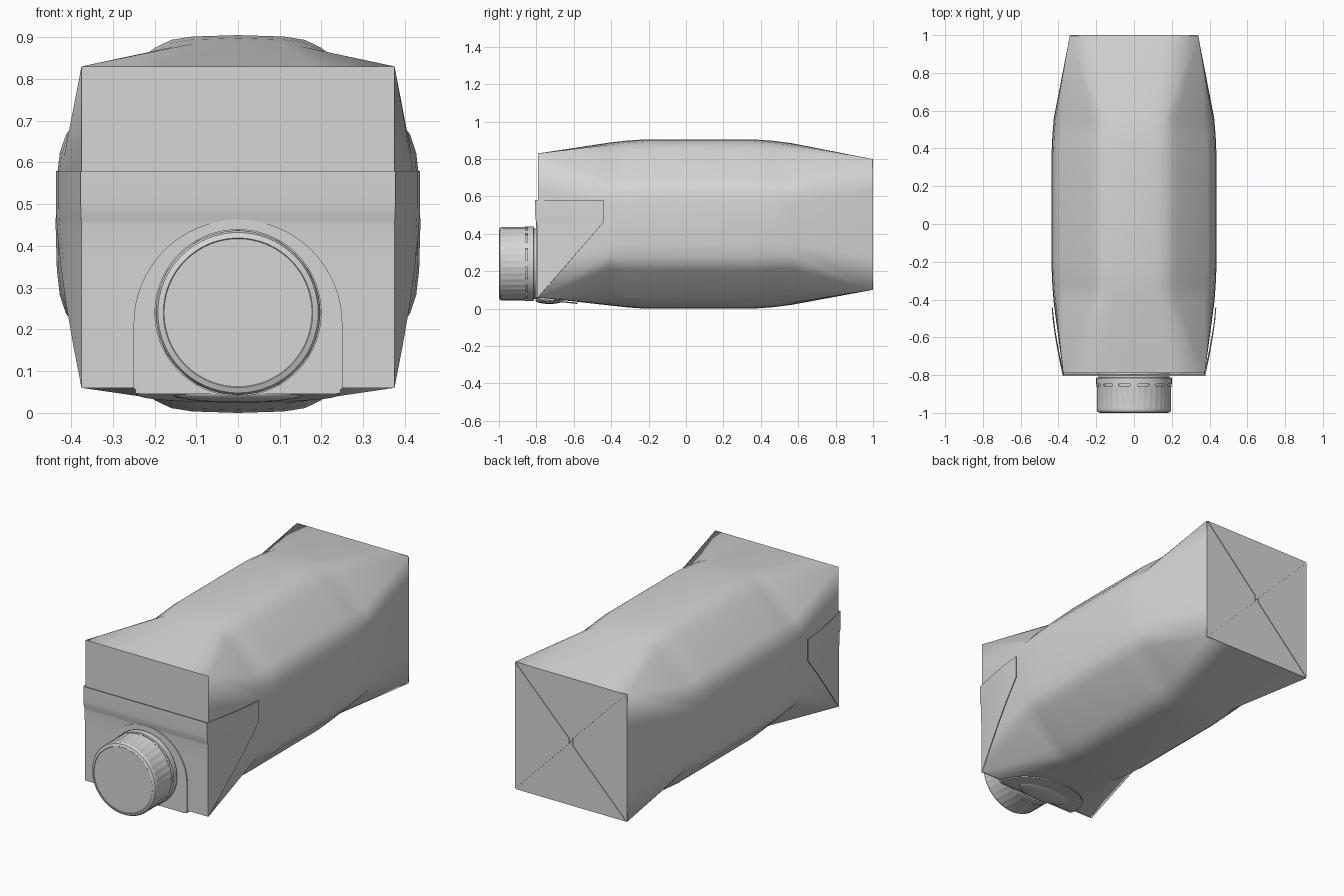
import bpy, bmesh, math
from mathutils import Vector

if "Cube" in bpy.data.objects:
    bpy.data.objects.remove(bpy.data.objects["Cube"])

grey = bpy.data.materials.new("light grey")
COL = (0.67, 0.67, 0.67, 1)
grey.use_nodes = True
grey.diffuse_color = COL
bsdf = next(n for n in grey.node_tree.nodes if n.type == 'BSDF_PRINCIPLED')
bsdf.inputs["Base Color"].default_value = COL


def finish(name, bm, angle=35):
    """Turn a bmesh into a named, smooth shaded object."""
    bmesh.ops.remove_doubles(bm, verts=bm.verts, dist=1e-5)
    bmesh.ops.recalc_face_normals(bm, faces=bm.faces)
    me = bpy.data.meshes.new(name)
    bm.to_mesh(me)
    bm.free()
    me.materials.append(grey)
    me.shade_smooth()
    me.set_sharp_from_angle(angle=math.radians(angle))
    ob = bpy.data.objects.new(name, me)
    bpy.context.collection.objects.link(ob)


def loft(bm, rings, closed=True, caps=True):
    """Join rings of equal point count with quads."""
    rows = [[bm.verts.new(p) for p in ring] for ring in rings]
    n = len(rows[0])
    for a, b in zip(rows, rows[1:]):
        for i in range(n if closed else n - 1):
            j = (i + 1) % n
            bm.faces.new((a[i], a[j], b[j], b[i]))
    if caps:
        bm.faces.new(rows[0])
        bm.faces.new(rows[-1])


def plate(name, outline, depth):
    """Extrude a flat outline by a vector."""
    bm = bmesh.new()
    loft(bm, [outline, [Vector(p) + Vector(depth) for p in outline]])
    finish(name, bm)


# Carton body: square ends blending into a bulging chamfered middle
BULGE = [(0, .4525), (.11, .449), (.16, .441), (.20, .422), (.235, .394),
         (.385, .248), (.412, .215), (.427, .17), (.434, .11), (.437, 0)]
SQUARE = [(0, 1), (.5, 1), (1, 1), (1, 1), (1, 1),
          (1, 1), (1, 1), (1, 1), (1, .5), (1, 0)]


def section(quarter, y, sx, sz, zc):
    q = [(x * sx, z * sz) for x, z in quarter]
    half = q + [(x, -z) for x, z in q[-2::-1]]
    full = half + [(-x, z) for x, z in half[-2:0:-1]]
    return [(x, y, zc + z) for x, z in full]


bm = bmesh.new()
loft(bm, [
    section(SQUARE, -.79, .375, .385, .445),
    section(BULGE, -.41, .975, .962, .4525),
    section(BULGE, -.32, .99, .984, .4525),
    section(BULGE, -.22, 1, 1, .4525),
    section(BULGE, .36, 1, 1, .4525),
    section(BULGE, .46, .99, .984, .4525),
    section(BULGE, .56, .972, .957, .4525),
    section(SQUARE, .996, .34, .35, .45)])
finish("carton_body", bm, 60)

# Tucked folds on the back end, parted by hairline seams
for name, s in (("left", 1), ("right", -1)):
    plate("back_fold_" + name,
          [(s * .34, .996, .104), (s * .34, .996, .796),
           (s * .012, .996, .464), (s * .012, .996, .436)], (0, .004, 0))
for name, s in (("top", 1), ("bottom", -1)):
    plate("back_fold_" + name,
          [(x, .996, .45 + s * z) for x, z in
           ((-.336, .35), (.336, .35), (.009, .019), (.009, .001),
            (-.009, .001), (-.009, .019))], (0, .004, 0))

# Front flap wrapped around both sides, with a thicker seam band on top
bm = bmesh.new()
rings = []
for z, out in ((.06, .004), (.16, .004), (.26, .005), (.36, .005), (.45, .006),
               (.46, .007), (.475, .012), (.50, .014), (.58, .014)):
    reach = .35 * min(1, (z - .06) / .40)
    half = []
    for t in (1, .8, .6, .4, .2, 0):
        d = t * reach
        bow = .059 * (1 - (1 - d / .35) ** 1.4)
        half.append((.374 + bow + out * .2, -.792 - out * (1 - t) + d, z))
    rings.append(half + [(-x, y, zz) for x, y, zz in half[::-1]])
loft(bm, rings, closed=False, caps=False)
bmesh.ops.remove_doubles(bm, verts=bm.verts, dist=1e-5)
bmesh.ops.recalc_face_normals(bm, faces=bm.faces)
bmesh.ops.solidify(bm, geom=bm.faces[:], thickness=.004)
finish("front_flap", bm, 32)

# Spout flange: arch on the front, tongue folded under the bottom
arch = [(.25 * math.cos(a), -.794, .213 + .25 * math.sin(a))
        for a in (math.pi * i / 32 for i in range(33))]
plate("spout_flange", [(.235, -.794, .045), (.25, -.794, .06)] + arch +
      [(-.25, -.794, .06), (-.235, -.794, .045)], (0, -.008, 0))
tongue = []
for i in range(33):
    a = math.pi * i / 32
    y = -.80 + .22 * math.sin(a) ** .8
    tongue.append((.245 * math.cos(a), y, .054 - .1 * (y + .80)))
plate("flange_tongue", tongue, (0, 0, -.007))

# Rounded bump under the spout
bm = bmesh.new()
bmesh.ops.create_uvsphere(bm, u_segments=32, v_segments=16, radius=1)
for v in bm.verts:
    v.co = (v.co.x * .16, -.73 + v.co.y * .075, .045 + v.co.z * .02)
finish("spout_bump", bm)

# Screw cap: lathed around the y axis, with fine grip grooves
SEG, CZ = 144, .24
CAP = [(.177, -.998, 0), (.179, -1, 0), (.192, -.995, 0), (.197, -.985, 0),
       (.197, -.975, 1), (.197, -.862, 1), (.197, -.858, 0), (.188, -.857, 0)]
RING = [(.188, -.848, 0), (.2, -.847, 0), (.2, -.815, 0), (.185, -.812, 0)]
NECK = [(.188, -.87, 0), (.188, -.785, 0)]


def lathe(name, profile):
    bm = bmesh.new()
    rings = []
    for r, y, grooved in profile:
        ring = []
        for i in range(SEG):
            a = 2 * math.pi * i / SEG
            rr = r - (.003 if grooved and i % 4 == 0 else 0)
            ring.append((rr * math.cos(a), y, CZ + rr * math.sin(a)))
        rings.append(ring)
    loft(bm, rings)
    finish(name, bm, 30)


lathe("screw_cap", CAP)
lathe("tamper_ring", RING)
lathe("spout_neck", NECK)

# Small bridges between the cap and the tamper ring
bm = bmesh.new()
for k in range(12):
    a0 = 2 * math.pi * k / 12
    loft(bm, [[(r * math.cos(a0 + da), y, CZ + r * math.sin(a0 + da))
               for r, da in ((.183, -.09), (.197, -.09), (.198, 0),
                             (.197, .09), (.183, .09))]
              for y in (-.862, -.842)])
finish("cap_bridges", bm)
